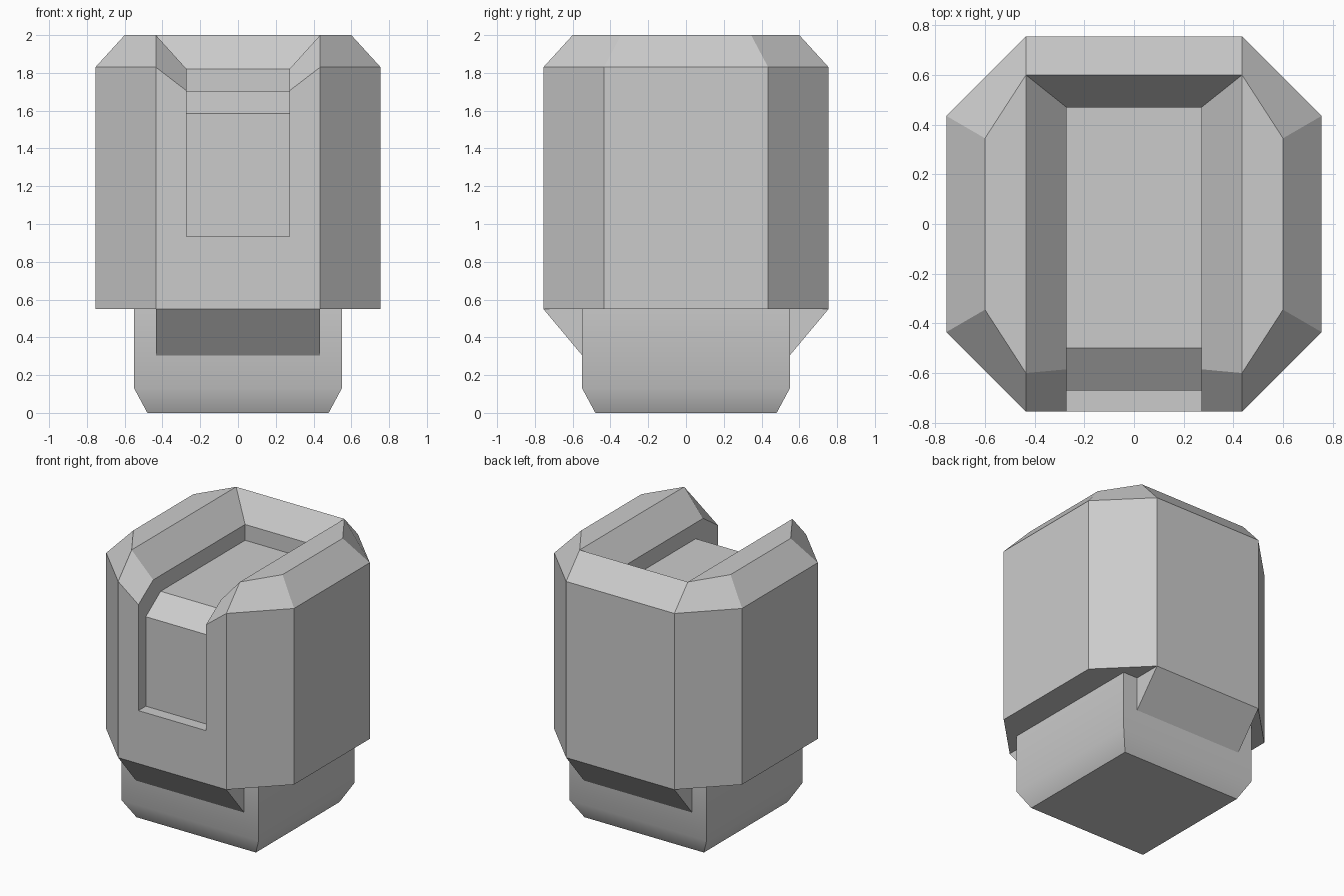
import bpy
import bmesh
import math

cube = bpy.data.objects.get("Cube")
if cube:
    bpy.data.objects.remove(cube, do_unlink=True)

grey = bpy.data.materials.new("plain_grey")
grey.use_nodes = True
COLOUR = (0.6, 0.6, 0.6, 1)
grey.diffuse_color = COLOUR
grey.node_tree.nodes["Principled BSDF"].inputs["Base Color"].default_value = COLOUR


def build(name, points, faces, mirror=None):
    """Mesh from named points; mirror is an optional axis index."""
    bm = bmesh.new()
    verts = {key: bm.verts.new(co) for key, co in points.items()}
    for face in faces:
        bm.faces.new([verts[key] for key in face.split()])
    if mirror is not None:
        copy = bmesh.ops.duplicate(bm, geom=bm.verts[:] + bm.edges[:] + bm.faces[:])
        for elem in copy["geom"]:
            if isinstance(elem, bmesh.types.BMVert):
                elem.co[mirror] *= -1
        bmesh.ops.remove_doubles(bm, verts=bm.verts[:], dist=0.0005)
    bmesh.ops.recalc_face_normals(bm, faces=bm.faces[:])
    mesh = bpy.data.meshes.new(name)
    bm.to_mesh(mesh)
    bm.free()
    mesh.materials.append(grey)
    obj = bpy.data.objects.new(name, mesh)
    bpy.context.collection.objects.link(obj)
    bpy.ops.object.select_all(action="DESELECT")
    obj.select_set(True)
    bpy.context.view_layer.objects.active = obj
    bpy.ops.object.shade_smooth_by_angle(angle=math.radians(30))
    return obj


# Octagonal body: one half, mirrored across x
R, C = 0.755, 0.435            # outer radius, half width of front and back
SLOT = 0.272                   # half width of the slot
BOTTOM, SHOULDER, TOP = 0.55, 1.83, 2.0
LIP, FLOOR, SILL = 1.82, 1.705, 0.935
outline = [(0, -R), (C, -R), (R, -C), (R, C), (C, R), (0, R)]
rim = [None, (C, -0.6), (0.6, -0.345), (0.6, 0.345), (C, 0.6), (0, 0.6)]
pts = {}
for i, (x, y) in enumerate(outline):
    pts[f"a{i}"] = (x, y, BOTTOM)
    if i:
        pts[f"s{i}"] = (x, y, SHOULDER)
        pts[f"r{i}"] = (*rim[i], TOP)
pts["lip_front"] = (SLOT, -0.585, LIP)
# Slot section, from the front sill up the panel and along the floor
slot = {"sill": (-R, SILL), "foot": (-0.67, SILL), "panel": (-0.67, 1.585),
        "floor": (-0.5, FLOOR), "back": (0.47, FLOOR), "lip": (0.47, LIP)}
for key, (y, z) in slot.items():
    pts[key] = (SLOT, y, z)
    pts[key + "_mid"] = (0, y, z)
pts["notch"] = (SLOT, -R, FLOOR)

faces = ["a0 a1 a2 a3 a4 a5", "a0 a1 s1 notch sill sill_mid", "r1 r2 r3 r4",
         "r1 r4 lip lip_front", "r4 r5 lip_mid lip", "s1 r1 lip_front notch",
         "notch lip_front lip back floor panel foot sill"]
for i in range(1, 5):
    faces.append(f"a{i} a{i+1} s{i+1} s{i}")
    faces.append(f"s{i} s{i+1} r{i+1} r{i}")
keys = list(slot)
for a, b in zip(keys, keys[1:]):
    faces.append(f"{a} {b} {b}_mid {a}_mid")
build("body", pts, faces, mirror=0)

# Square base with a tapered foot
base = {}
for k, (r, z) in enumerate([(0.48, 0), (0.55, 0.13), (0.55, BOTTOM)]):
    for j, (sx, sy) in enumerate([(-1, -1), (1, -1), (1, 1), (-1, 1)]):
        base[f"{k}{j}"] = (sx * r, sy * r, z)
base_faces = [f"{k}{j} {k}{(j+1) % 4} {k+1}{(j+1) % 4} {k+1}{j}"
              for k in range(2) for j in range(4)]
build("base", base, base_faces + ["00 01 02 03", "20 21 22 23"])

# Sloped brackets under the front and back of the body
for name, side in (("front_bracket", -1), ("back_bracket", 1)):
    wedge = {}
    for e, x in (("l", C), ("r", -C)):
        wedge["outer_" + e] = (x, side * R, BOTTOM)
        wedge["low_" + e] = (x, side * 0.55, 0.305)
        wedge["inner_" + e] = (x, side * 0.55, BOTTOM)
    build(name, wedge, ["outer_l low_l inner_l", "outer_r low_r inner_r",
                        "outer_l low_l low_r outer_r", "low_l inner_l inner_r low_r",
                        "inner_l outer_l outer_r inner_r"])
